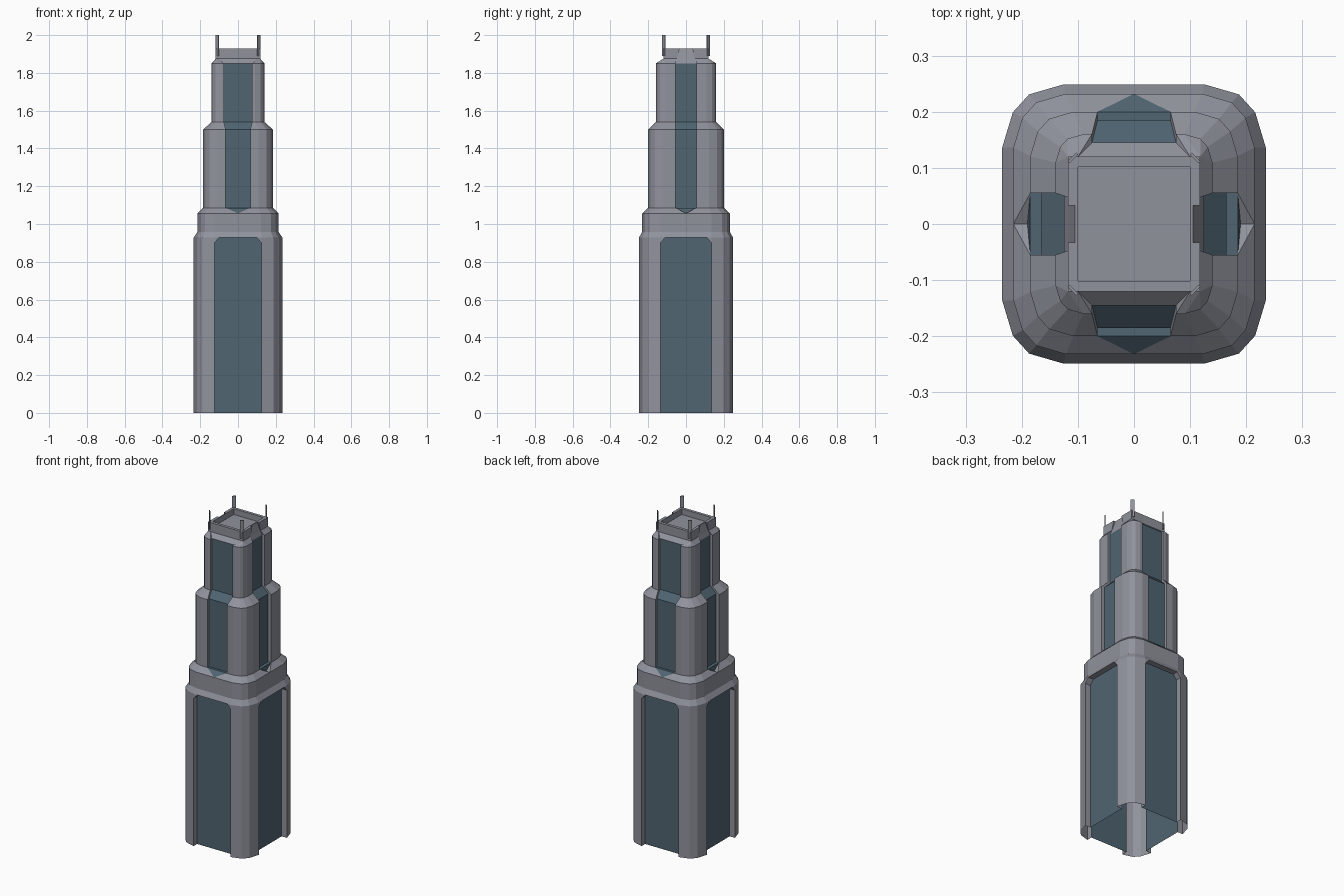
import bpy, bmesh
from math import pi
from mathutils import Matrix, Vector

if "Cube" in bpy.data.objects:
    bpy.data.objects.remove(bpy.data.objects["Cube"])

glass = bpy.data.materials.new("blue_glass")
glass.diffuse_color = (0.08, 0.128, 0.165, 1)
glass.use_nodes = True
glass.node_tree.nodes["Principled BSDF"].inputs["Base Color"].default_value = glass.diffuse_color
stone = bpy.data.materials.new("grey_stone")
stone.diffuse_color = (0.28, 0.29, 0.335, 1)
stone.use_nodes = True
stone.node_tree.nodes["Principled BSDF"].inputs["Base Color"].default_value = stone.diffuse_color


def new_object(name, bm):
    mesh = bpy.data.meshes.new(name)
    bm.to_mesh(mesh)
    bm.free()
    obj = bpy.data.objects.new(name, mesh)
    bpy.context.collection.objects.link(obj)
    return obj


def ring(z, hx, hy, k, sw, fw, px=None, py=None, tip=None):
    """Rounded rectangle with a recessed panel bay in the middle of each side."""
    px, py = px or hx, py or hy
    mx, my, mz = tip or (px, py, z)
    q = [(px, sw), (hx, sw), (hx, hy - .113 * k), (hx - .019 * k, hy - .05 * k),
         (hx - .048 * k, hy - .018 * k), (hx - .11 * k, hy), (fw, hy), (fw, py)]
    pts = []
    for sx, sy, mid in ((1, 1, (mx, 0)), (-1, 1, (0, my)),
                        (-1, -1, (-mx, 0)), (1, -1, (0, -my))):
        pts.append((*mid, mz))
        order = q if sx * sy > 0 else q[::-1]
        pts += [(x * sx, y * sy, z) for x, y in order]
    return pts


# Tower levels: (glass in the bays above this ring, ring)
levels = [
    # base with tall recessed bays and chamfered bay heads
    (1, ring(0, .235, .249, 1, .135, .125, .2, .215)),
    (1, ring(.90, .235, .249, 1, .135, .125, .2, .215)),
    (0, ring(.928, .235, .249, 1, .11, .10, .2, .215)),
    (0, ring(.928, .235, .249, 1, .11, .10)),
    # plain collar
    (0, ring(.958, .215, .232, .85, .055, .065)),
    (0, ring(1.056, .215, .232, .85, .055, .065)),
    # pointed sills
    (1, ring(1.086, .185, .2, .7, .055, .065, tip=(.19, .232, 1.056))),
    (1, ring(1.086, .185, .2, .7, .055, .065)),
    # middle tier
    (1, ring(1.086, .185, .2, .7, .055, .065, .165, .185)),
    (1, ring(1.5, .185, .2, .7, .055, .065, .165, .185)),
    # upper tier
    (1, ring(1.54, .14, .16, .45, .055, .075, .125, .145)),
    (0, ring(1.85, .14, .16, .45, .055, .075, .125, .145)),
    # crown with parapet and sunken roof
    (0, ring(1.875, .118, .12, 0, .048, .1, .1175)),
    (0, ring(1.93, .118, .12, 0, .033, .1, .105)),
    (0, ring(1.93, .1, .102, 0, .033, .09)),
    (0, ring(1.895, .1, .102, 0, .033, .09)),
]

bm = bmesh.new()
rows = [[bm.verts.new(p) for p in pts] for _, pts in levels]
n = len(rows[0])
for r in range(len(rows) - 1):
    a, b = rows[r], rows[r + 1]
    for i in range(n):
        j = (i + 1) % n
        if r == 5 and i % 9 == 0:        # notch beside the sill tip
            faces = [(a[i], a[j], b[j]), (a[i], b[j], b[i])]
        elif r == 5 and i % 9 == 8:
            faces = [(a[i], a[j], b[i]), (a[j], b[j], b[i])]
        else:
            faces = [(a[i], a[j], b[j], b[i])]
        for f in faces:
            face = bm.faces.new(f)
            face.material_index = int(levels[r][0] and i % 9 in (0, 8))
bm.faces.new(rows[-1])
bmesh.ops.remove_doubles(bm, verts=bm.verts, dist=1e-5)
bmesh.ops.dissolve_degenerate(bm, edges=bm.edges, dist=1e-5)
tower = new_object("tower", bm)
tower.data.materials.append(stone)
tower.data.materials.append(glass)

# Thin corner masts set diagonally
bm = bmesh.new()
for sx in (-1, 1):
    for sy in (-1, 1):
        m = (Matrix.Translation(Vector((sx * .109, sy * .118, 1.945)))
             @ Matrix.Rotation(-sx * sy * pi / 4, 4, 'Z')
             @ Matrix.Diagonal((.022, .005, .11, 1)))
        bmesh.ops.create_cube(bm, size=1, matrix=m)
masts = new_object("corner_masts", bm)
masts.data.materials.append(stone)
